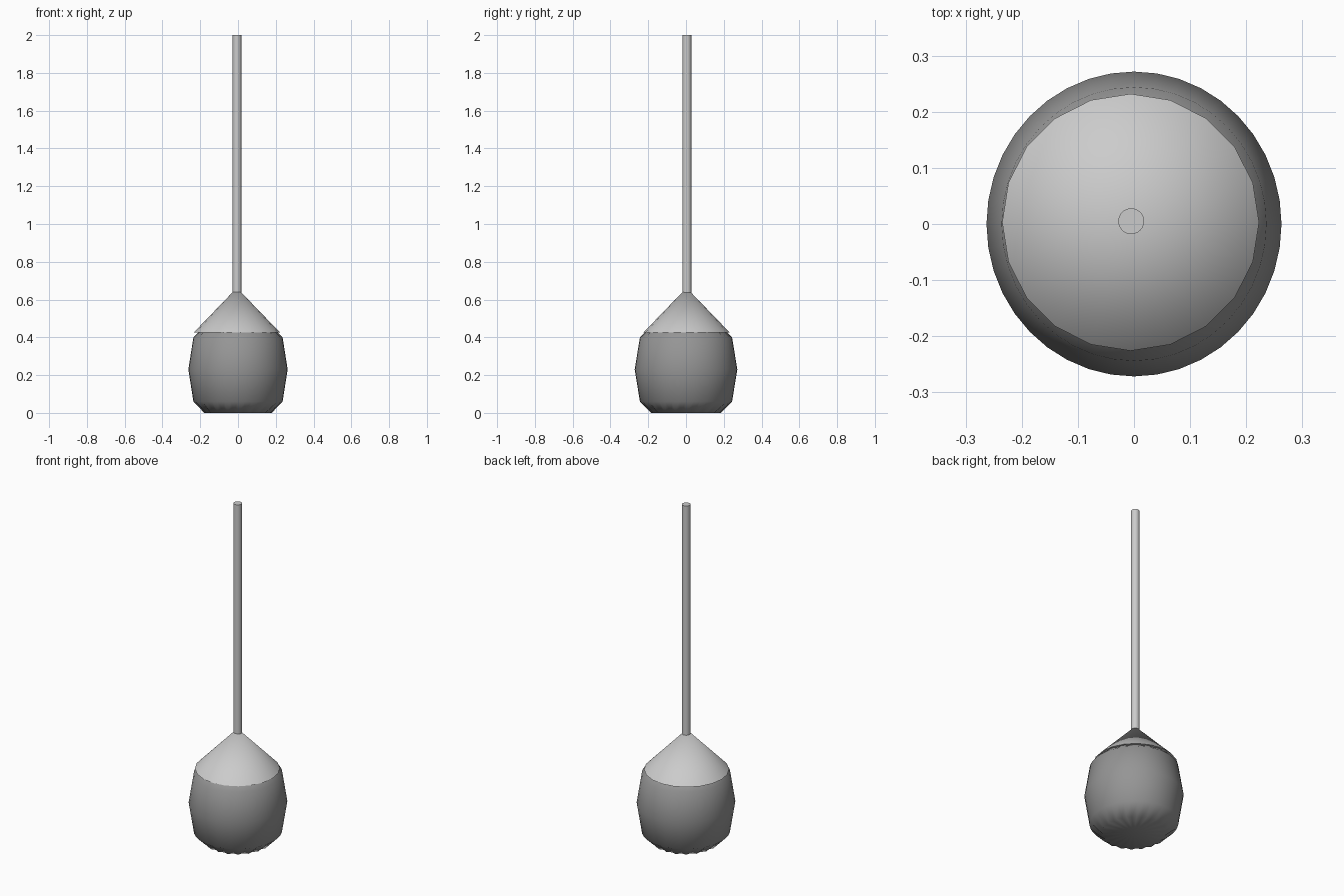
import bpy, bmesh
from math import cos, sin, pi

if "Cube" in bpy.data.objects:
    bpy.data.objects.remove(bpy.data.objects["Cube"])


def finish(name, bm, grey, limit=None):
    bmesh.ops.recalc_face_normals(bm, faces=bm.faces)
    me = bpy.data.meshes.new(name)
    bm.to_mesh(me)
    bm.free()
    mat = bpy.data.materials.new(name + "_grey")
    mat.diffuse_color = (grey, grey, grey, 1)
    mat.use_nodes = True
    mat.node_tree.nodes["Principled BSDF"].inputs["Base Color"].default_value = mat.diffuse_color
    me.materials.append(mat)
    ob = bpy.data.objects.new(name, me)
    bpy.context.collection.objects.link(ob)
    bpy.ops.object.select_all(action='DESELECT')
    ob.select_set(True)
    bpy.context.view_layer.objects.active = ob
    if limit is None:
        bpy.ops.object.shade_smooth()
    else:
        bpy.ops.object.shade_smooth_by_angle(angle=limit)
    return ob


# Pleated shade: (height, outer radius, pleat-valley factor)
PLEATS = 20
N = PLEATS * 2
profile = [(0.0, 0.180, 0.92), (0.06, 0.238, 1), (0.23, 0.265, 1),
           (0.40, 0.238, 1), (0.46, 0.180, 0.92)]
STRETCH_X, STRETCH_Y = 0.992, 1.025

bm = bmesh.new()
rings = []
for z, r, valley in profile:
    ring = []
    for i in range(N):
        a = 2 * pi * i / N
        rr = r * (valley if i % 2 else 1)
        ring.append(bm.verts.new((rr * cos(a) * STRETCH_X, rr * sin(a) * STRETCH_Y, z)))
    rings.append(ring)
for lo, hi in zip(rings, rings[1:]):
    for i in range(N):
        j = (i + 1) % N
        bm.faces.new((lo[i], lo[j], hi[j], hi[i]))
# Fan caps gather the pleats to the centre
for ring, z in ((rings[0], 0.0), (rings[-1], 0.46)):
    centre = bm.verts.new((0, 0, z))
    for i in range(N):
        bm.faces.new((ring[i], ring[(i + 1) % N], centre))
finish("pleated_shade", bm, 0.3)


def turned_part(name, sides, r1, r2, z1, z2, x, y):
    bm = bmesh.new()
    bmesh.ops.create_cone(bm, cap_ends=True, segments=sides, radius1=r1,
                          radius2=r2, depth=z2 - z1)
    bmesh.ops.remove_doubles(bm, verts=bm.verts, dist=1e-5)
    bmesh.ops.translate(bm, vec=(x, y, (z1 + z2) / 2), verts=bm.verts)
    return finish(name, bm, 0.59, pi / 6)


# Conical cap, its point hidden in the hanging rod
turned_part("cone_cap", 20, 0.229, 0.0, 0.425, 0.662, -0.006, 0.003)
turned_part("hanging_rod", 32, 0.023, 0.023, 0.638, 2.0, -0.005, 0.005)
